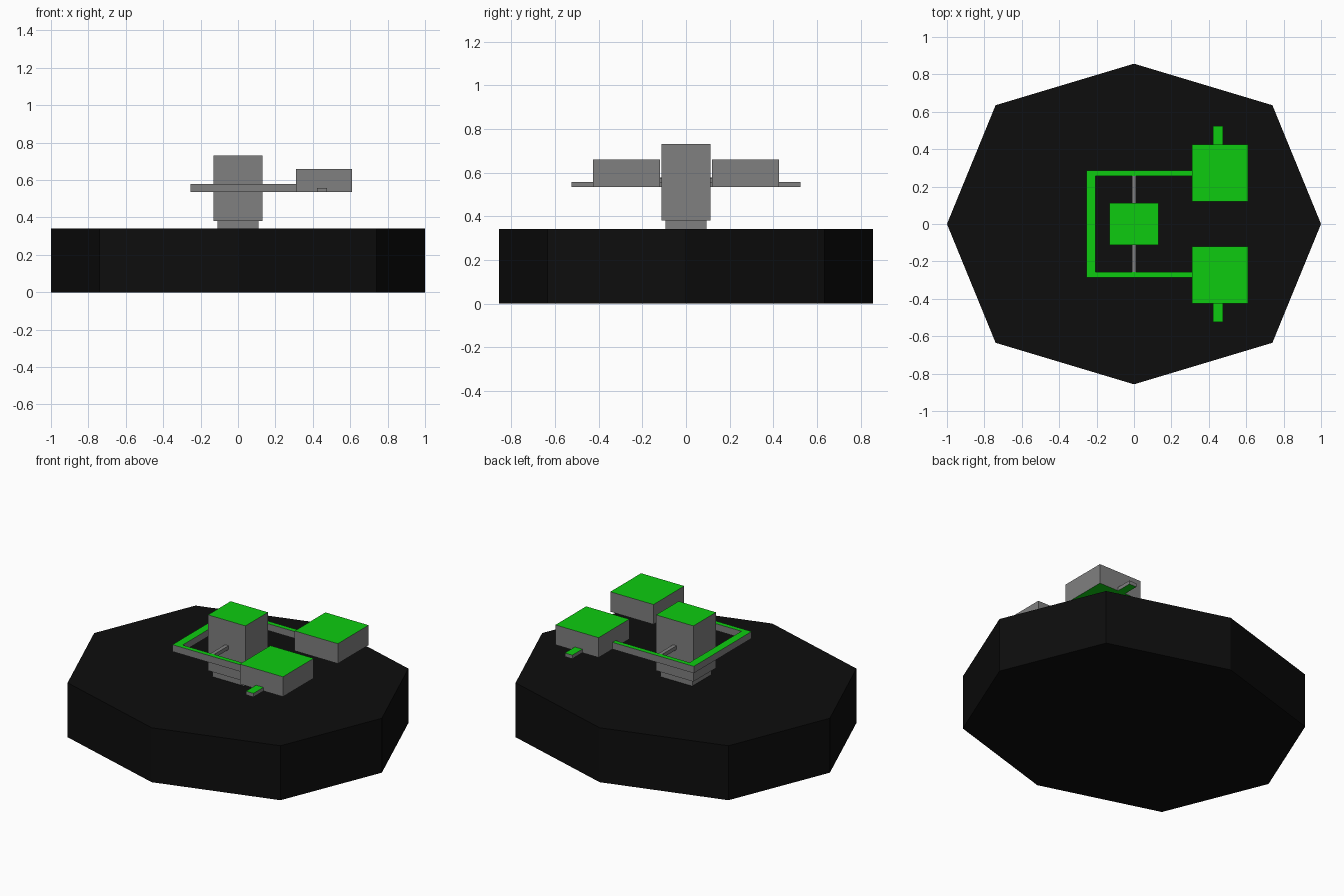
import bpy, bmesh

if "Cube" in bpy.data.objects:
    bpy.data.objects.remove(bpy.data.objects["Cube"])


def material(name, rgb):
    m = bpy.data.materials.new(name)
    m.diffuse_color = (*rgb, 1)
    m.use_nodes = True
    m.node_tree.nodes["Principled BSDF"].inputs["Base Color"].default_value = m.diffuse_color
    return m


BLACK = material("black", (0.004, 0.004, 0.004))
GREY = material("mid grey", (0.216, 0.216, 0.216))
GREEN = material("bright green", (0.004, 0.6, 0.005))


def prism(name, outline, z0, z1, side, cap):
    """Extrude a flat outline from z0 to z1; level faces get the cap colour."""
    bm = bmesh.new()
    face = bm.faces.new([bm.verts.new((x, y, z0)) for x, y in outline])
    ext = bmesh.ops.extrude_face_region(bm, geom=[face], use_keep_orig=True)
    for v in ext["geom"]:
        if isinstance(v, bmesh.types.BMVert):
            v.co.z = z1
    bmesh.ops.recalc_face_normals(bm, faces=bm.faces)
    bm.normal_update()
    for f in bm.faces:
        f.material_index = 1 if abs(f.normal.z) > 0.5 else 0
    me = bpy.data.meshes.new(name)
    bm.to_mesh(me)
    bm.free()
    me.materials.append(side)
    me.materials.append(cap)
    ob = bpy.data.objects.new(name, me)
    bpy.context.collection.objects.link(ob)
    return ob


def box(name, x0, x1, y0, y1, z0, z1, side=GREY, cap=GREEN):
    return prism(name, [(x0, y0), (x1, y0), (x1, y1), (x0, y1)], z0, z1, side, cap)


# eight-sided base slab
prism("base", [(1, 0), (0.74, 0.635), (0, 0.857), (-0.74, 0.635),
               (-1, 0), (-0.74, -0.635), (0, -0.857), (0.74, -0.635)],
      0, 0.342, BLACK, BLACK)

# central post
box("pedestal", -0.11, 0.11, -0.095, 0.095, 0.342, 0.382)
box("tower", -0.13, 0.13, -0.112, 0.112, 0.382, 0.732)

# U-shaped frame around the post
prism("frame", [(0.31, 0.287), (-0.255, 0.287), (-0.255, -0.287), (0.31, -0.287),
                (0.31, -0.257), (-0.205, -0.257), (-0.205, 0.257), (0.31, 0.257)],
      0.535, 0.578, GREY, GREEN)

# mirrored pods, nozzles and pivot rods
for side, s in (("front", -1), ("back", 1)):
    box(side + "_pod", 0.31, 0.61, s * 0.12, s * 0.425, 0.535, 0.66)
    box(side + "_nozzle", 0.423, 0.475, s * 0.425, s * 0.525, 0.535, 0.558)
    box(side + "_pivot_rod", -0.012, 0.012, s * 0.112, s * 0.257, 0.552, 0.576, GREY, GREY)
